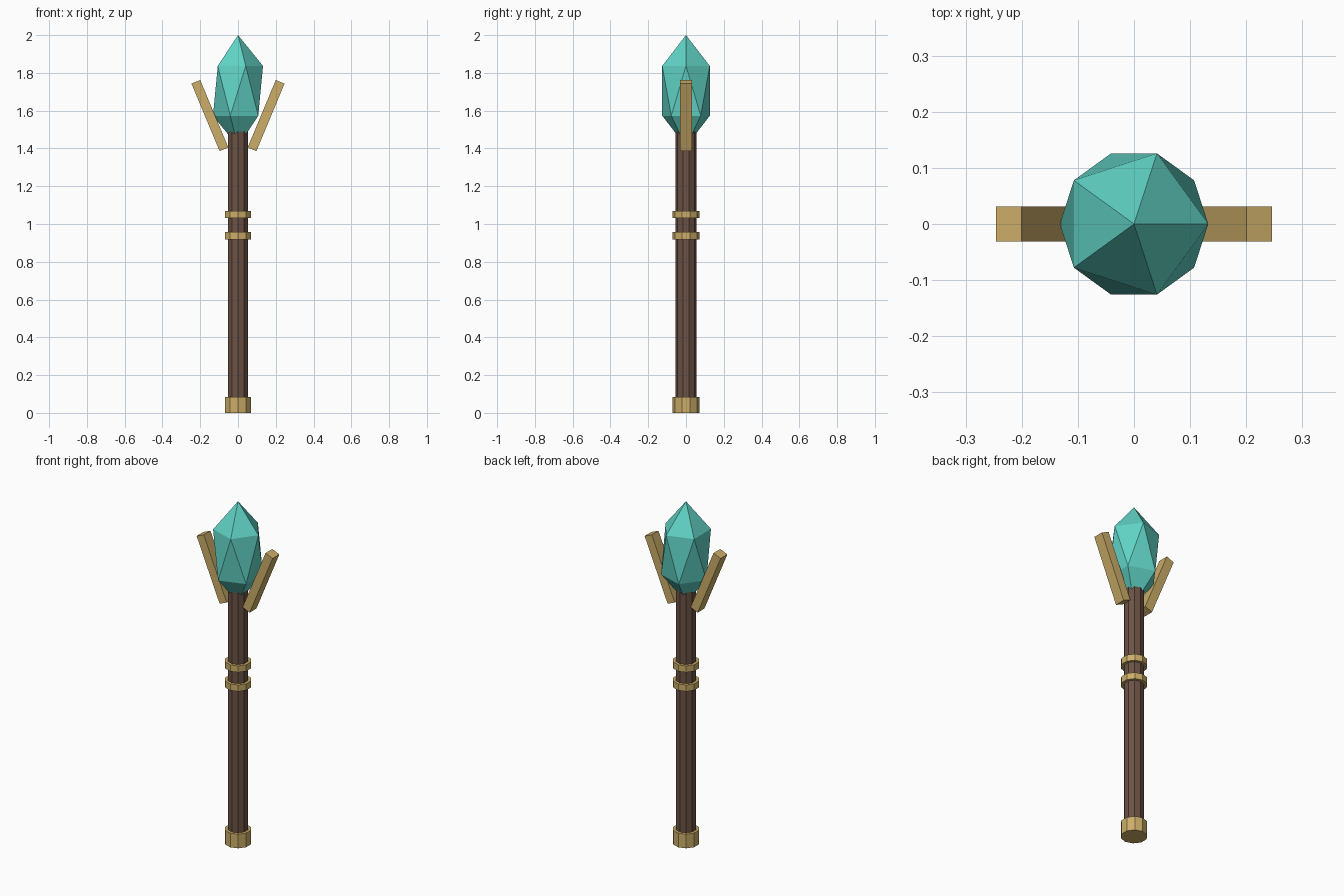
import bpy, math

if "Cube" in bpy.data.objects:
    bpy.data.objects.remove(bpy.data.objects["Cube"])


def material(name, rgb):
    m = bpy.data.materials.new(name)
    m.diffuse_color = (*rgb, 1)
    m.use_nodes = True
    m.node_tree.nodes["Principled BSDF"].inputs["Base Color"].default_value = m.diffuse_color
    return m


WOOD = material("wood", (0.15, 0.085, 0.06))
GOLD = material("gold", (0.60, 0.42, 0.14))
GEM = material("gem", (0.12, 0.65, 0.56))


def finish(name, mat):
    ob = bpy.context.object
    ob.name = name
    ob.data.materials.append(mat)
    return ob


def cylinder(name, mat, radius, z0, z1, sides=10):
    bpy.ops.mesh.primitive_cylinder_add(vertices=sides, radius=radius, depth=z1 - z0,
                                        location=(0, 0, (z0 + z1) / 2))
    return finish(name, mat)


# Wooden shaft with metal foot and two grip bands
cylinder("shaft", WOOD, 0.055, 0.04, 1.49)
cylinder("foot_cap", GOLD, 0.0715, 0, 0.083)
for label, z in (("lower", 0.938), ("upper", 1.05)):
    cylinder(label + "_band", GOLD, 0.0715, z - 0.019, z + 0.019)

# Faceted crystal head
bpy.ops.mesh.primitive_ico_sphere_add(subdivisions=1, radius=1, location=(0, 0, 1.705))
crystal = finish("crystal", GEM)
crystal.scale = (0.148, 0.148, 0.295)

# Pair of prongs leaning outwards
for label, s in (("right", 1), ("left", -1)):
    bpy.ops.mesh.primitive_cube_add(size=1, location=(s * 0.1487, 0, 1.574),
                                    rotation=(0, s * 0.395, 0))
    prong = finish(label + "_prong", GOLD)
    prong.scale = (0.05, 0.0625, 0.387)
